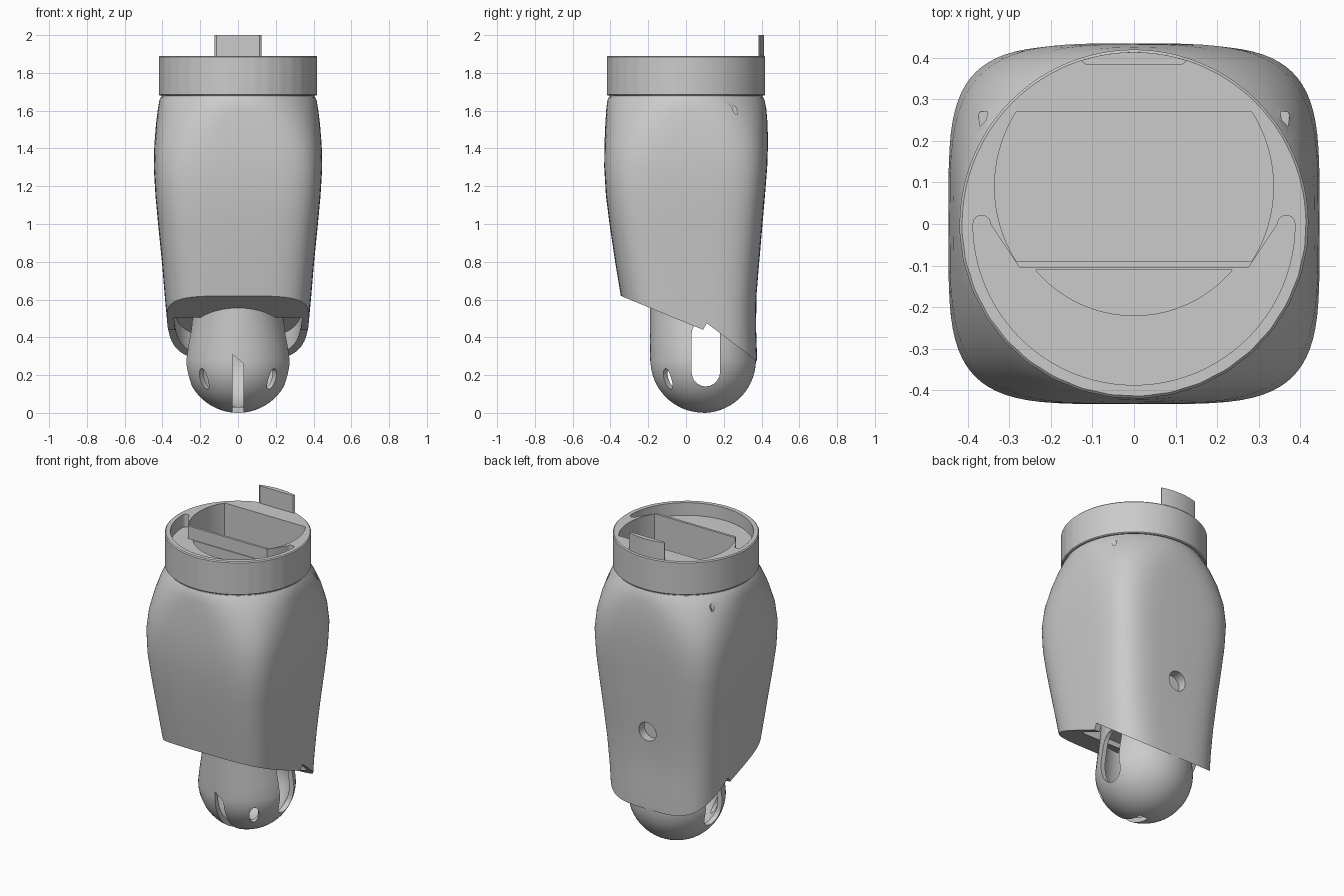
import bpy, bmesh
from math import sin, cos, pi, radians, degrees, asin, copysign
from mathutils import Matrix

if "Cube" in bpy.data.objects:
    bpy.data.objects.remove(bpy.data.objects["Cube"])


def mesh_object(name, bm):
    bmesh.ops.recalc_face_normals(bm, faces=bm.faces)
    me = bpy.data.meshes.new(name)
    bm.to_mesh(me)
    bm.free()
    ob = bpy.data.objects.new(name, me)
    bpy.context.collection.objects.link(ob)
    return ob


def loft(name, rings):
    """Skin a stack of equal-length point rings and cap both ends."""
    bm = bmesh.new()
    rows = [[bm.verts.new(p) for p in ring] for ring in rings]
    n = len(rows[0])
    for a, b in zip(rows, rows[1:]):
        for i in range(n):
            j = (i + 1) % n
            bm.faces.new((a[i], a[j], b[j], b[i]))
    bm.faces.new(rows[0][::-1])
    bm.faces.new(rows[-1])
    return mesh_object(name, bm)


def prism(name, pts, lo, hi, axis='z'):
    """Extrude a 2D outline along z, x (outline in y,z) or y (outline in x,z)."""
    place = {'z': lambda p, h: (p[0], p[1], h),
             'x': lambda p, h: (h, p[0], p[1]),
             'y': lambda p, h: (p[0], h, p[1])}[axis]
    return loft(name, [[place(p, h) for p in pts] for h in (lo, hi)])


def arc(cx, cy, r, a0, a1, n=32, ry=None):
    ry = ry or r
    return [(cx + r * cos(radians(a0 + (a1 - a0) * i / n)),
             cy + ry * sin(radians(a0 + (a1 - a0) * i / n))) for i in range(n + 1)]


def boolean(ob, cutter, op='DIFFERENCE'):
    m = ob.modifiers.new("cut", 'BOOLEAN')
    m.operation, m.solver, m.object = op, 'EXACT', cutter
    bpy.context.view_layer.objects.active = ob
    bpy.ops.object.modifier_apply(modifier=m.name)
    bpy.data.objects.remove(cutter)


def smooth(ob, angle=32):
    bpy.ops.object.select_all(action='DESELECT')
    ob.select_set(True)
    bpy.context.view_layer.objects.active = ob
    bpy.ops.object.shade_smooth_by_angle(angle=radians(angle))


# Shell stations: z, half width, front y, back y, squareness
STATIONS = [(0.2, .35, -.28, .372, 3.6), (0.3, .36, -.295, .376, 3.6),
            (0.45, .372, -.318, .371, 3.8), (0.62, .388, -.345, .373, 4),
            (0.8, .403, -.375, .388, 4.2), (1.0, .423, -.405, .405, 4.4),
            (1.15, .437, -.424, .418, 4.5), (1.3, .446, -.433, .43, 4.3),
            (1.42, .443, -.432, .434, 3.7), (1.53, .434, -.427, .432, 2.9),
            (1.61, .424, -.422, .425, 2.35), (1.655, .416, -.416, .416, 2.05),
            (1.672, .408, -.408, .408, 2)]


def shell_loft(name, s, seg=80):
    rings = []
    for z, w, f, b, n in STATIONS:
        cy, d = (f + b) / 2, (b - f) / 2
        ring = []
        for i in range(seg):
            c, q = cos(2 * pi * i / seg), sin(2 * pi * i / seg)
            ring.append((s * w * copysign(abs(c) ** (2 / n), c),
                         cy + s * d * copysign(abs(q) ** (2 / n), q), z))
        rings.append(ring)
    return loft(name, rings)


def below_cut(name, up, front=-.6):
    """Solid below the slanted lower edge, raised by up, starting at y = front."""
    line = [(front, .477 - .413 * front), (.09, .44), (.11, .475), (.38, .27), (.6, .11)]
    return prism(name, [(front, 0)] + [(y, z + up) for y, z in line] + [(.6, 0)],
                 -.6, .6, 'x')


# Opening seen from the top: a circle trimmed flat at front and back
half = degrees(asin(.18 / .335))
opening = arc(0, .09, .335, -half, half) + arc(0, .09, .335, 180 - half, 180 + half)

# Outer shell with slanted underside, hollow rear underside and top cavity
shell = shell_loft("outer_shell", 1)
pocket = shell_loft("pocket", .9)
boolean(pocket, below_cut("raised", .1, -.07), 'INTERSECT')
boolean(shell, below_cut("slant", 0))
boolean(shell, pocket)
boolean(shell, prism("cavity", opening, .8, 1.8))
boolean(shell, prism("screw_hole", arc(0, .77, .06, 0, 345, 23), .33, .5, 'y'))
for s in (-1, 1):
    nick = [(s * .352, .27), (s * .375, .27), (s * .37, .235), (s * .355, .25)]
    boolean(shell, prism("nick", nick, 1.58, 1.63))
smooth(shell)

# Collar with a faintly fluted front half
rings = []
for z, dr in ((1.68, -.006), (1.685, 0), (1.884, 0), (1.89, -.006)):
    ring = []
    for i in range(192):
        t = 2 * pi * i / 192
        r = .419 + dr + (.0007 * sin(36 * t) if t > pi else 0)
        ring.append((r * cos(t), r * sin(t), z))
    rings.append(ring)
collar = loft("collar", rings)
boolean(collar, prism("cavity", opening, 1.6, 2))

# Crescent recess with rounded ends, and a deeper pocket in front of the wall
crescent = (arc(0, 0, .387, 180, 360, 48) + arc(.366, 0, .021, 30, 180, 8)
            + [(.275, -.105), (-.275, -.105)] + arc(-.366, 0, .021, 0, 150, 8))
boolean(collar, prism("crescent", crescent, 1.81, 2))
chord = degrees(asin(.2 / .31))
boolean(collar, prism("deep_recess", arc(0, .09, .31, 180 + chord, 360 - chord), 1.72, 1.9))
smooth(collar)

# Neck joining collar and shell
neck = prism("neck", arc(0, 0, .405, 0, 356.25, 95), 1.66, 1.69)
boolean(neck, prism("cavity", opening, 1.6, 1.75))
smooth(neck)

# Tab at the back of the collar
tab = prism("locking_tab", [(-.115, .383), (.115, .383), (.125, .39)]
            + arc(0, 0, .413, 72.5, 107.5, 12) + [(-.125, .39)], 1.87, 2)
smooth(tab)


# Rounded lower tube, narrowing sideways towards its top
def capsule(name, r, top, seg=64):
    rings = [(r * .015, .28 - r, 1)]
    for k in range(1, 21):
        t = pi / 2 * k / 20
        rings.append((r * sin(t), .28 - r * cos(t), 1))
    for z in (.36, .44, .52, top):
        rings.append((r, z, 1 - .7 * max(0, min(z, .6) - .3)))
    return loft(name, [[(q * w * cos(2 * pi * i / seg), .09 + q * sin(2 * pi * i / seg), z)
                        for i in range(seg)] for q, z, w in rings])


tube = capsule("rounded_tube", .28, .67)
boolean(tube, capsule("tube_hollow", .25, .54))
side = arc(.105, .215, .075, 180, 360, 10) + arc(.105, .42, .075, 0, 180, 10)
boolean(tube, prism("side_slots", side, -.4, .4, 'x'))
boolean(tube, prism("front_slot", [(-.03, -.1), (.03, -.1), (.03, .26), (-.03, .31)],
                    -.4, .09, 'y'))
for s in (-1, 1):
    oval = prism("oval_hole", arc(0, .18, .028, 0, 345, 23, .055), -.4, -.15, 'y')
    oval.data.transform(Matrix.Translation((0, .09, 0)) @ Matrix.Rotation(s * radians(44), 4, 'Z'))
    boolean(tube, oval)
smooth(tube)
